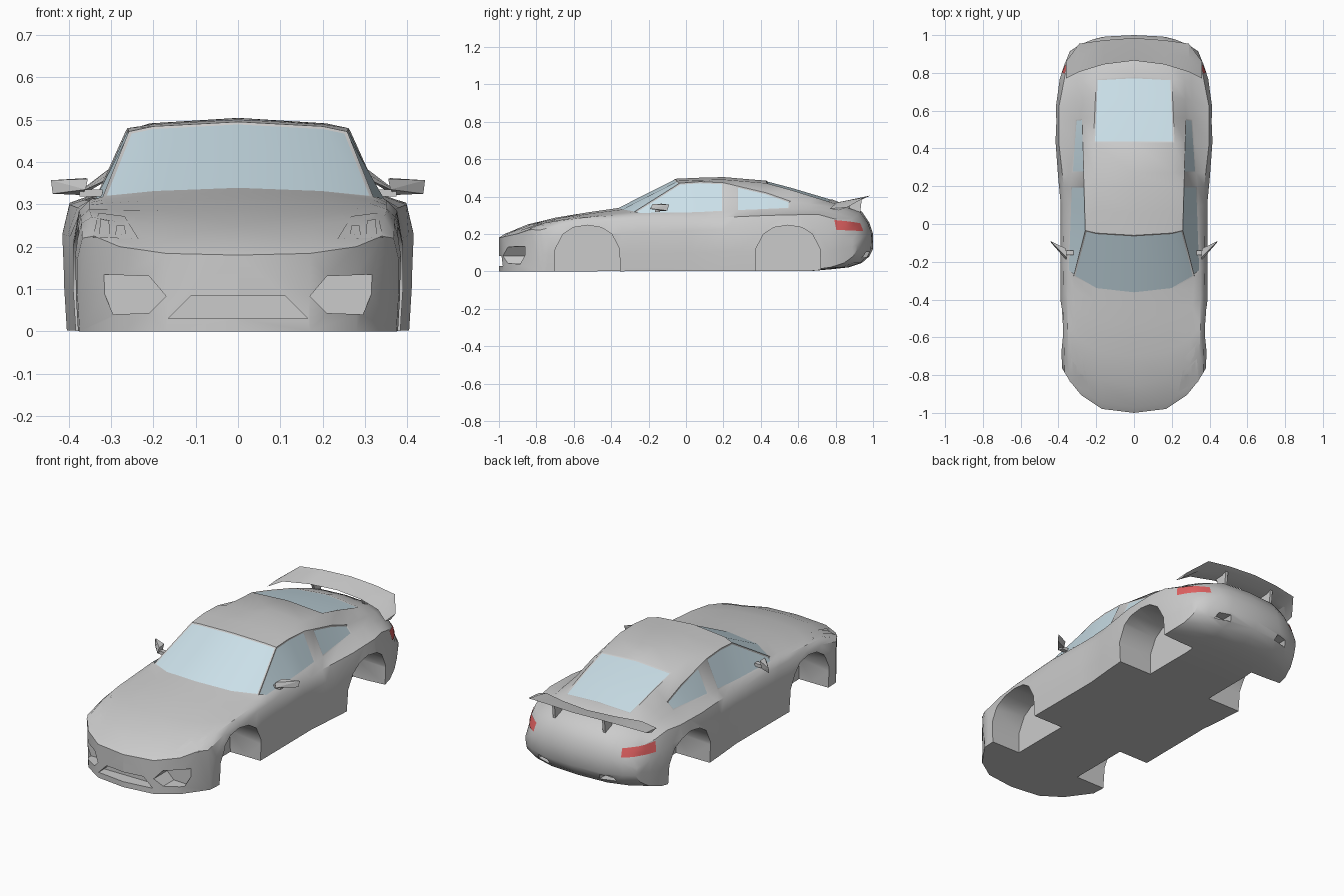
import bpy, bmesh, math
from mathutils import Vector
from mathutils.bvhtree import BVHTree

if "Cube" in bpy.data.objects:
    bpy.data.objects.remove(bpy.data.objects["Cube"])


def material(name, color):
    m = bpy.data.materials.new(name)
    m.diffuse_color = color
    m.use_nodes = True
    m.node_tree.nodes["Principled BSDF"].inputs["Base Color"].default_value = m.diffuse_color
    return m


glass_mat = material("glass", (0.6, 0.75, 0.82, 1))
red_mat = material("red_lens", (0.75, 0.12, 0.12, 1))


def link(name, bm, mat=None):
    bmesh.ops.recalc_face_normals(bm, faces=bm.faces)
    me = bpy.data.meshes.new(name)
    bm.to_mesh(me)
    bm.free()
    ob = bpy.data.objects.new(name, me)
    bpy.context.collection.objects.link(ob)
    if mat:
        me.materials.append(mat)
    return ob


def smooth(ob, angle=35):
    bpy.ops.object.select_all(action='DESELECT')
    ob.select_set(True)
    bpy.context.view_layer.objects.active = ob
    bpy.ops.object.shade_smooth_by_angle(angle=math.radians(angle))


def curve(*keys):
    """Piecewise linear function through (y, value) keys."""
    def f(y):
        if y <= keys[0][0]:
            return keys[0][1]
        for (a, va), (b, vb) in zip(keys, keys[1:]):
            if y <= b:
                return va + (vb - va) * (y - a) / (b - a)
        return keys[-1][1]
    return f


# Rails of the body shell: heights and half widths along the car
top_z = curve((-1, .18), (-.97, .2), (-.85, .25), (-.7, .287), (-.53, .315), (-.37, .338), (-.06, .495),
              (.18, .506), (.43, .485), (.57, .448), (.78, .385), (.87, .35), (.94, .32), (.98, .26), (1, .2))
mid_x = curve((-1, .17), (-.37, .2), (-.06, .2), (.43, .215), (.78, .2), (1, .15))
mid_drop = curve((-1, -.004), (-.37, .008), (.2, .013), (.78, .014), (1, 0))
edge_x = curve((-1, .28), (-.37, .32), (-.06, .258), (.2, .265), (.57, .275), (.78, .27), (1, .22))
edge_z = curve((-1, .2), (-.97, .212), (-.85, .26), (-.7, .287), (-.37, .318), (-.06, .472), (.06, .48), (.2, .474),
               (.43, .42), (.57, .375), (.78, .348), (.87, .328), (.94, .3), (.98, .25), (1, .2))
belt_x = curve((-1, .34), (-.7, .352), (-.37, .352), (.2, .335), (.57, .31), (.9, .3), (1, .28))
belt_z = curve((-1, .225), (-.85, .27), (-.7, .288), (-.37, .308), (0, .31), (.57, .335), (.78, .33), (.94, .285), (1, .19))
shoulder_x = curve((-1, .368), (-.37, .376), (.2, .372), (.43, .398), (.68, .398), (.9, .36), (1, .3))
shoulder_z = curve((-1, .22), (-.85, .255), (-.7, .27), (-.37, .285), (0, .28), (.45, .3), (.78, .305), (.94, .265), (1, .18))
side_x = curve((-1, .38), (-.8, .39), (.1, .388), (.4, .415), (.68, .415), (.9, .39), (1, .34))
side_z = curve((-1, .17), (-.7, .2), (.4, .23), (.85, .23), (1, .16))
low_z = curve((-1, .09), (.9, .11), (1, .14))
floor_z = curve((-1, 0), (.7, .003), (.9, .025), (.97, .06), (1, .12))
bow = curve((-1, 4.3), (-.37, 2.8), (-.06, 1.5), (.2, 0), (.43, 0), (1, -2.2))


def section(y):
    w, t = side_x(y), top_z(y)
    return [(0, floor_z(y)), (.17, floor_z(y)), (.28, floor_z(y)), (w * .985, floor_z(y)),
            (w, low_z(y)), (w, side_z(y)), (shoulder_x(y), shoulder_z(y)), (belt_x(y), belt_z(y)),
            (edge_x(y), edge_z(y)), (mid_x(y), t - mid_drop(y)), (0, t)]


# Body shell lofted through the stations
stations = [-1, -.97, -.85, -.7, -.53, -.44, -.37, -.06, .06, .2, .27, .43, .57, .68, .78, .87, .94, .98, 1]
bm = bmesh.new()
rings = []
for y in stations:
    half = section(y)
    full = half + [(-x, z) for x, z in half[9:0:-1]]
    rings.append([bm.verts.new((x, y + bow(y) * abs(x) ** 3, z)) for x, z in full])
shell = {}
for j in range(len(rings) - 1):
    for k in range(20):
        n = (k + 1) % 20
        shell[j, k] = bm.faces.new((rings[j][k], rings[j][n], rings[j + 1][n], rings[j + 1][k]))
for ring in (rings[0], rings[-1]):
    for i in range(5):
        for side in (1, -1):
            ids = dict.fromkeys((side * q) % 20 for q in (i, i + 1, 9 - i, 10 - i))
            bm.faces.new([ring[q] for q in ids])
bmesh.ops.recalc_face_normals(bm, faces=bm.faces)

# Window openings: windscreen, rear screen, front and rear side windows
at = stations.index
groups = [[shell[at(-.37), k] for k in (8, 9, 10, 11)],
          [shell[j, k] for j in range(at(.43), at(.78)) for k in (9, 10)]]
for k in (7, 12):
    groups.append([shell[j, k] for j in range(at(-.37), at(.2))])
    groups.append([shell[j, k] for j in range(at(.27), at(.57))])
for faces in groups:
    bmesh.ops.inset_region(bm, faces=faces, thickness=.008, depth=-.003, use_even_offset=True)
    for f in faces:
        f.material_index = 1
body = link("body", bm)
body.data.materials.append(None)
body.data.materials.append(glass_mat)


def cut(profile, axis, a, b):
    """Cut a prism (profile across the axis, from a to b) out of the body on both sides."""
    for s in (1, -1):
        bm = bmesh.new()
        ends = []
        for d in (a, b):
            ends.append([bm.verts.new((s * d, u, v) if axis == 'x' else (s * u, d, v)) for u, v in profile])
        n = len(profile)
        for e in ends:
            bm.faces.new(e)
        for i in range(n):
            bm.faces.new((ends[0][i], ends[0][(i + 1) % n], ends[1][(i + 1) % n], ends[1][i]))
        cutter = link("cutter", bm)
        cutter.hide_render = True
        mod = body.modifiers.new("cut", 'BOOLEAN')
        mod.operation, mod.solver, mod.object = 'DIFFERENCE', 'EXACT', cutter
        bpy.context.view_layer.objects.active = body
        bpy.ops.object.modifier_apply(modifier=mod.name)
        bpy.data.objects.remove(cutter)


# Wheel wells, front intakes, centre grille halves and exhaust slots
arch = [(-.175, -.05), (-.172, .12), (-.13, .2), (-.075, .235), (0, .247), (.075, .235), (.13, .2), (.172, .12), (.175, -.05)]
for centre in (-.527, .545):
    cut([(centre + u, v) for u, v in arch], 'x', .2, .6)
cut([(.17, .083), (.21, .13), (.335, .135), (.295, .04), (.21, .043)], 'y', -1.1, -.86)
cut([(-.005, .03), (.165, .03), (.112, .083), (-.005, .083)], 'y', -1.1, -.93)
cut([(.15, .075), (.24, .075), (.225, .105), (.16, .105)], 'y', .92, 1.1)

bm = bmesh.new()
bm.from_mesh(body.data)
surface = BVHTree.FromBMesh(bm)
bm.free()


def patch(name, corners, direction, lift, mat=None, n=6, m=3):
    """Grid between four corners, dropped onto the body surface, on both sides."""
    d = Vector(direction).normalized()
    c = [Vector(p) for p in corners]
    bm = bmesh.new()
    grid = []
    for i in range(n + 1):
        row = []
        for j in range(m + 1):
            p = c[0].lerp(c[1], i / n).lerp(c[3].lerp(c[2], i / n), j / m)
            hit = surface.ray_cast(p - d * .5, d)[0]
            if hit is None:
                hit = surface.find_nearest(p)[0]
            row.append(hit - d * lift)
        grid.append(row)
    for s in (1, -1):
        v = [[bm.verts.new((s * p.x, p.y, p.z)) for p in row] for row in grid]
        for i in range(n):
            for j in range(m):
                bm.faces.new((v[i][j], v[i + 1][j], v[i + 1][j + 1], v[i][j + 1]))
    smooth(link(name, bm, mat), 40)


# Lamps
fy = -.8
patch("headlight", [(.235, fy, .218), (.343, fy, .222), (.33, fy, .28), (.268, fy, .272)], (0, 1, 0), .006)
patch("headlight_inner", [(.265, fy, .23), (.29, fy, .228), (.287, fy, .25), (.268, fy, .25)], (0, 1, 0), .012, n=2, m=2)
patch("headlight_outer", [(.302, fy, .23), (.328, fy, .23), (.325, fy, .265), (.305, fy, .262)], (0, 1, 0), .012, n=2, m=2)
patch("tail_light", [(.40, .82, .222), (.28, .96, .215), (.29, .955, .258), (.40, .82, .275)], (-.76, -.65, 0), .004, red_mat)


# Separate the glass from the shell
def drop(ob, index):
    bm = bmesh.new()
    bm.from_mesh(ob.data)
    bmesh.ops.delete(bm, geom=[f for f in bm.faces if f.material_index == index], context='FACES')
    bm.to_mesh(ob.data)
    bm.free()


glass = body.copy()
glass.data = body.data.copy()
glass.name = "window_glass"
bpy.context.collection.objects.link(glass)
drop(glass, 0)
drop(body, 1)
smooth(body)
smooth(glass)

# Rear wing: front edge, top rear edge and underside edge, drooping at the tips
half = [(0, .865, .985, .375, .405), (.16, .845, .973, .374, .403), (.29, .805, .955, .368, .395), (.36, .77, .86, .335, .342)]
bm = bmesh.new()
rows = []
for x, y0, y1, z0, z1 in [(-h[0], *h[1:]) for h in half[:0:-1]] + half:
    pts = [(y0, z0), ((y0 + y1) / 2, (z0 + z1) / 2 + .001), (y1, z1), ((y0 + y1) / 2, (z0 + z1) / 2 - .012)]
    rows.append([bm.verts.new((x, y, z)) for y, z in pts])
for a, b in zip(rows, rows[1:]):
    for i in range(4):
        bm.faces.new((a[i], a[(i + 1) % 4], b[(i + 1) % 4], b[i]))
bm.faces.new(rows[0])
bm.faces.new(rows[-1])
smooth(link("rear_wing", bm), 25)


def hulls(name, points):
    """Convex solid around the points, mirrored to both sides."""
    for s, side in ((1, "right"), (-1, "left")):
        bm = bmesh.new()
        verts = [bm.verts.new((s * x, y, z)) for x, y, z in points]
        bmesh.ops.convex_hull(bm, input=verts)
        link(name + "_" + side, bm)


# Wing supports and door mirrors
hulls("wing_support", [(x, y, z) for x in (.145, .16) for y, z in ((.86, .375), (.94, .39), (.93, .3), (.88, .33))])
hulls("mirror", [(.442, -.09, .357), (.438, -.1, .325), (.36, -.19, .335), (.355, -.18, .36),
                 (.37, -.13, .322), (.36, -.13, .362)])
hulls("mirror_stalk", [(x, y, z) for x in (.32, .375) for y in (-.165, -.14) for z in (.318, .335)])
